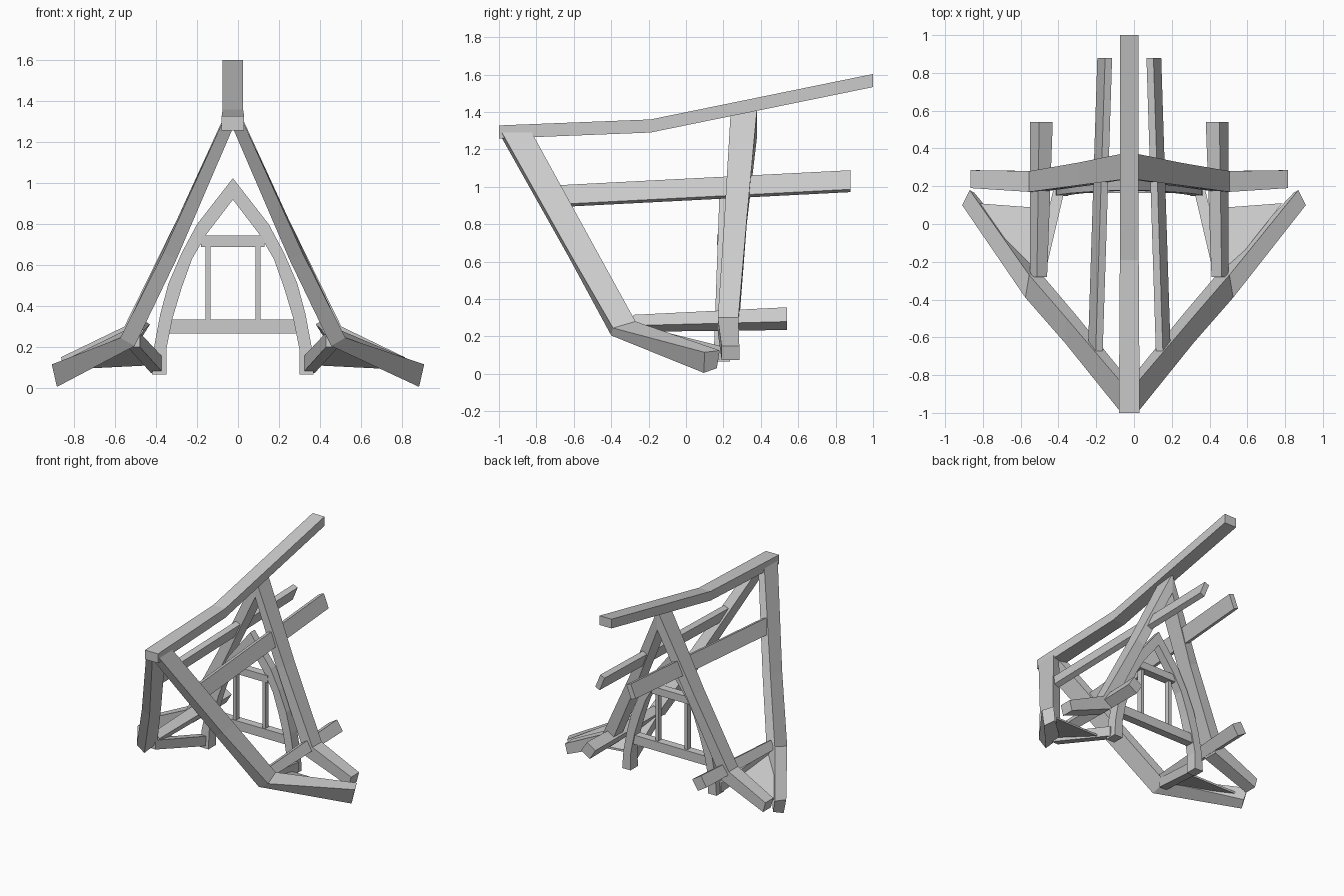
import bpy, bmesh
from math import cos, sin, radians
from mathutils import Vector

CX = -0.025  # centre line of the frame


def loft(name, sections, side=1):
    """Join matching rings of points into a closed solid; side flips it across the centre line."""
    bm = bmesh.new()
    rings = [[bm.verts.new((CX + side * p[0], p[1], p[2])) for p in s] for s in sections]
    n = len(rings[0])
    for a, b in zip(rings, rings[1:]):
        for i in range(n):
            j = (i + 1) % n
            bm.faces.new((a[i], a[j], b[j], b[i]))
    bm.faces.new(rings[0])
    bm.faces.new(rings[-1][::-1])
    bmesh.ops.recalc_face_normals(bm, faces=bm.faces)
    me = bpy.data.meshes.new(name)
    bm.to_mesh(me)
    bm.free()
    ob = bpy.data.objects.new(name, me)
    bpy.context.collection.objects.link(ob)
    return ob


def rect(center, u, v, w, h):
    """Rectangle of w by h spanned by directions u and v."""
    c, u, v = Vector(center), Vector(u) * w / 2, Vector(v) * h / 2
    return [c - u - v, c + u - v, c + u + v, c - u + v]


def beam(name, a, b, w, t, tilt, side=1, taper=1.0):
    """Purlin running front to back, its section leaning with the roof."""
    r = radians(tilt)
    s, n = (sin(r), 0, -cos(r)), (cos(r), 0, sin(r))
    return loft(name, [rect(a, s, n, w * taper, t * taper), rect(b, s, n, w, t)], side)


# ridge beam, kinked behind the front tip
loft("ridge_beam", [rect((0, y, z), (1, 0, 0), (0, 0, 1), w, 0.07)
                    for y, z, w in ((-1, 1.293, 0.11), (-0.19, 1.325, 0.1), (1, 1.568, 0.1))])

for side, label in ((-1, "left"), (1, "right")):
    e = 0.05 if side > 0 else 0.0  # the right foot reaches further out

    # front rafter with splayed foot
    loft("front_rafter_" + label, [
        [(0.05, -0.99, 1.30), (0.05, -0.83, 1.30), (0.0, -0.83, 1.27), (0.0, -0.99, 1.27)],
        [(0.34, -0.63, 0.66), (0.34, -0.49, 0.68), (0.275, -0.49, 0.65), (0.275, -0.63, 0.63)],
        [(0.55, -0.39, 0.245), (0.53, -0.27, 0.28), (0.47, -0.26, 0.23), (0.48, -0.40, 0.205)],
        [(0.885 + e, 0.10, 0.115), (0.845 + e, 0.18, 0.125),
         (0.82 + e, 0.165, 0.03), (0.86 + e, 0.095, 0.005)]], side)

    # rear rafter with splayed foot
    loft("rear_rafter_" + label, [
        [(0.0, 0.24, 1.42), (0.0, 0.38, 1.42), (0.0, 0.38, 1.27), (0.0, 0.24, 1.27)],
        [(0.27, 0.205, 0.83), (0.27, 0.325, 0.83), (0.205, 0.325, 0.80), (0.205, 0.205, 0.80)],
        [(0.53, 0.17, 0.30), (0.53, 0.28, 0.30), (0.47, 0.28, 0.22), (0.47, 0.17, 0.22)],
        [(0.84, 0.19, 0.15), (0.84, 0.285, 0.15), (0.82, 0.285, 0.075), (0.82, 0.19, 0.075)]], side)

    # upper and lower purlins
    beam("upper_purlin_" + label, (0.18, -0.68, 0.95), (0.13, 0.88, 1.03), 0.11, 0.04, 22, side)
    beam("lower_purlin_" + label, (0.48, -0.28, 0.27), (0.465, 0.54, 0.295), 0.09, 0.085, 32, side, 0.75)

    # floor tie from rafter knee to arch foot
    loft("floor_tie_" + label, [
        rect((0.485, -0.30, 0.235), (1, 0, 0), (0, 0, 1), 0.06, 0.07),
        rect((0.37, 0.19, 0.11), (1, 0, 0), (0, 0, 1), 0.06, 0.075)], side)

    # triangular floor panel between the feet
    tri = [(0.50, -0.28, 0.24), (0.41, 0.08, 0.125), (0.81, 0.11, 0.105)]
    loft("foot_panel_" + label, [tri, [(x, y, z - 0.015) for x, y, z in tri]], side)

    # half of the pointed arch: outer point and inner point at each step
    arch = [((0, 1.025), (0, 0.92)), ((0.175, 0.80), (0.13, 0.75)),
            ((0.25, 0.66), (0.20, 0.63)), ((0.315, 0.51), (0.25, 0.49)),
            ((0.355, 0.36), (0.295, 0.34)), ((0.385, 0.20), (0.325, 0.19)),
            ((0.395, 0.065), (0.325, 0.065))]
    loft("arch_" + label, [
        [(o[0], 0.145 + 0.035 * o[1], o[1]), (o[0], 0.235, o[1]),
         (i[0], 0.235, i[1]), (i[0], 0.145 + 0.035 * i[1], i[1])] for o, i in arch], side)

    # door post
    loft("door_post_" + label, [rect((0.122, 0.19, z), (1, 0, 0), (0, 1, 0), 0.025, 0.04)
                                for z in (0.32, 0.70)], side)

# rails across the arch
for name, z, h, half in (("lower_rail", 0.30, 0.07, 0.31), ("upper_rail", 0.717, 0.055, 0.155)):
    loft(name, [rect((x, 0.195, z), (0, 1, 0), (0, 0, 1), 0.06, h) for x in (-half, half)])
